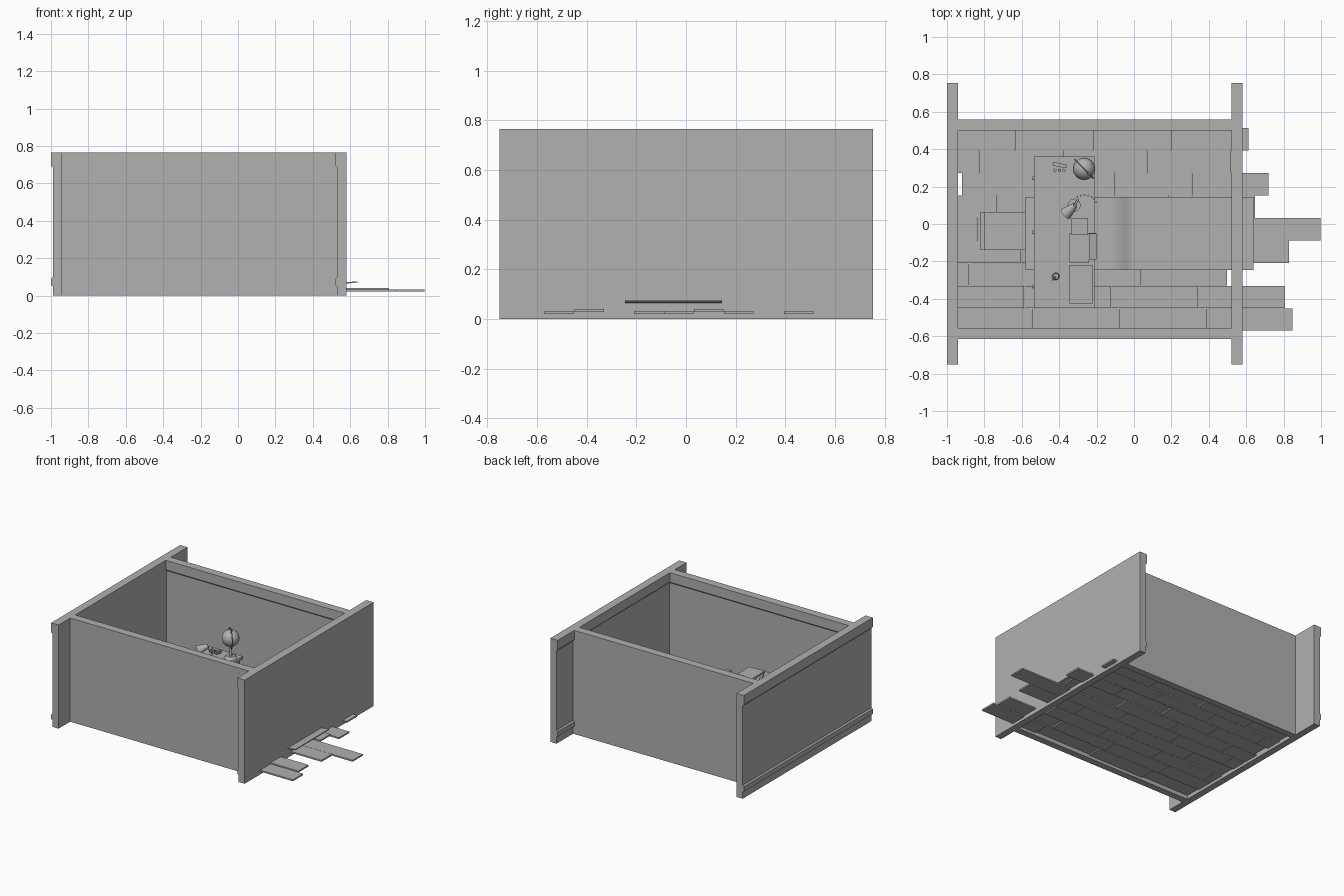
import bpy, bmesh, math
from mathutils import Vector, Matrix

old = bpy.data.objects.get("Cube")
if old:
    bpy.data.objects.remove(old, do_unlink=True)

grey = bpy.data.materials.new("plain grey")
grey.use_nodes = True
grey.diffuse_color = (0.44, 0.44, 0.44, 1)
grey.node_tree.nodes["Principled BSDF"].inputs["Base Color"].default_value = grey.diffuse_color


def finish(name, bm, smooth=False):
    bmesh.ops.recalc_face_normals(bm, faces=bm.faces)
    mesh = bpy.data.meshes.new(name)
    bm.to_mesh(mesh)
    bm.free()
    mesh.materials.append(grey)
    obj = bpy.data.objects.new(name, mesh)
    bpy.context.collection.objects.link(obj)
    if smooth:
        bpy.ops.object.select_all(action='DESELECT')
        obj.select_set(True)
        bpy.context.view_layer.objects.active = obj
        bpy.ops.object.shade_smooth_by_angle(angle=math.radians(40))
    return obj


def box(name, x, y, z, turn=0, tilt=0):
    """Box from (low, high) ranges, turned about z and tilted about its own x."""
    size = Vector([r[1] - r[0] for r in (x, y, z)])
    mid = Vector([(r[0] + r[1]) / 2 for r in (x, y, z)])
    bm = bmesh.new()
    m = (Matrix.Translation(mid) @ Matrix.Rotation(turn, 4, 'Z')
         @ Matrix.Rotation(tilt, 4, 'X') @ Matrix.Diagonal(size).to_4x4())
    bmesh.ops.create_cube(bm, size=1, matrix=m)
    return finish(name, bm)


def rod(name, a, b, r1, r2=None, sides=12):
    a, b = Vector(a), Vector(b)
    bm = bmesh.new()
    m = Matrix.Translation((a + b) / 2) @ (b - a).to_track_quat('Z', 'Y').to_matrix().to_4x4()
    bmesh.ops.create_cone(bm, cap_ends=True, segments=sides, radius1=r1,
                          radius2=r1 if r2 is None else r2, depth=(b - a).length, matrix=m)
    return finish(name, bm, True)


def extrude(name, outline, place, smooth=False):
    """Prism: place(u, v, end) maps the outline to both ends."""
    bm = bmesh.new()
    ends = [[bm.verts.new(place(u, v, e)) for u, v in outline] for e in (0, 1)]
    n = len(outline)
    for i in range(n):
        j = (i + 1) % n
        bm.faces.new((ends[0][i], ends[0][j], ends[1][j], ends[1][i]))
    for e in ends:
        bm.faces.new(e)
    return finish(name, bm, smooth)


# Walls: top band and skirting project from one face of each panel
H, T, STEP = 0.765, 0.06, 0.01
profile = [(0, 0), (T - STEP, 0), (T - STEP, .05), (T, .055), (T, .09), (T - STEP, .1),
           (T - STEP, .685), (T, .695), (T, H), (0, H)]
for name, x in (("left_wall", -.94), ("right_wall", .58)):
    extrude(name, profile, lambda u, v, e, x=x: (x - u, -.75 + 1.503 * e, v))
for name, y, s in (("front_wall", -.615, 1), ("back_wall", .56, -1)):
    extrude(name, profile, lambda u, v, e, y=y, s=s: (-.945 + 1.48 * e, y + s * u, v))

# Floorboards: each row has a right end, a board length and raised boards
rows = [(.85, .465, (1, 3)), (.81, .465, (0,)), (.5, .46, ()), (.83, .477, (3,)),
        (1.0, .46, ()), (.65, .46, (0,)), (.72, .41, (1,)), (.52, .45, ()), (.615, .417, (1, 3))]
for r, (end, length, raised) in enumerate(rows):
    y = -.57 + r * .1205
    k = 0
    while end > -.9:
        low = .029 if k in raised else .021
        start = max(end - length, -.945)
        box(f"floorboard_{r}_{k}", (start, end - .002), (y, y + .119), (low, low + .011))
        end, k = start, k + 1

# Rug with a wrinkle beside the desk
top = []
for i in range(62):
    x = -.58 + i * .02
    z = .062
    if -.22 < x < -.02:
        z += .03 * math.sin(math.pi * (x + .22) / .2)
    if x < -.5:
        z -= .012 * ((-.5 - x) / .08) ** 2
    if x > .55:
        z += .008 * (x - .55) / .09
    top.append((x, z))
rug_outline = [(x, z + .007) for x, z in top] + [(x, z) for x, z in reversed(top)]
extrude("rug", rug_outline, lambda u, v, e: (u, -.245 + .39 * e, v), True)

# Desk: top, two pedestals, back panel, drawers with knobs
DESK = .305
box("desk_top", (-.535, -.212), (-.45, .36), (DESK - .022, DESK))
for side, lo, hi in (("right", -.435, -.235), ("left", .145, .345)):
    box(f"{side}_pedestal", (-.52, -.225), (lo, hi), (.04, DESK - .02))
    for k in range(3):
        z = .062 + k * .073
        box(f"{side}_drawer_{k}", (-.527, -.515), (lo + .012, hi - .012), (z, z + .065))
        rod(f"{side}_knob_{k}", (-.527, (lo + hi) / 2, z + .032),
            (-.543, (lo + hi) / 2, z + .032), .006, .01)
box("desk_back_panel", (-.24, -.225), (-.24, .15), (.1, DESK - .02))
box("centre_drawer", (-.525, -.24), (-.225, .135), (.225, DESK - .02))
rod("centre_knob", (-.525, -.045, .255), (-.543, -.045, .255), .006, .01)

# Chair facing the desk
box("chair_seat", (-.82, -.58), (-.14, .065), (.18, .2))
box("chair_back", (-.82, -.8), (-.14, .065), (.2, .37))
for x in (-.81, -.61):
    for y in (-.13, .035):
        box("chair_leg", (x, x + .02), (y, y + .02), (.03, .18))

# Globe on a stand
g = Vector((-.267, .295, .45))
axis = Vector((.35, -.35, .87)).normalized()
bm = bmesh.new()
bmesh.ops.create_uvsphere(bm, u_segments=16, v_segments=10, radius=.06, matrix=Matrix.Translation(g))
finish("globe", bm, True)
rod("globe_axis", g - axis * .085, g + axis * .09, .005)
side = axis.cross(Vector((1, 1, 0)).normalized())
bpy.ops.mesh.primitive_torus_add(location=g, major_radius=.07, minor_radius=.004,
                                 major_segments=24, minor_segments=6,
                                 rotation=(math.pi / 2, 0, math.pi * .75))
ring = bpy.context.object
ring.name = "globe_ring"
ring.data.materials.append(grey)
rod("globe_stem", (g.x, g.y, DESK + .01), (g.x, g.y, g.z - .065), .012, .007)
rod("globe_base", (g.x, g.y, DESK), (g.x, g.y, DESK + .016), .045, .03)

# Desk lamp with a bent arm and an angled head
rod("lamp_base", (-.32, .1, DESK), (-.32, .1, DESK + .015), .035)
rod("lamp_lower_arm", (-.32, .1, DESK + .01), (-.3, .13, .4), .006)
rod("lamp_upper_arm", (-.3, .13, .4), (-.325, .085, .45), .006)
rod("lamp_head", (-.315, .1, .455), (-.365, .055, .425), .015, .035, 16)

# Telephone with keys, a sloped panel and a side handset
box("telephone_body", (-.345, -.24), (-.205, -.05), (DESK, .365))
box("telephone_shelf", (-.335, -.245), (-.06, .03), (DESK, .385))
for i in range(4):
    for j in range(3):
        x, y = -.325 + i * .021, -.045 + j * .02
        box("shelf_key", (x, x + .012), (y, y + .01), (.384, .39))
        x, y = -.325 + j * .014, -.135 + i * .012
        box("dial_key", (x, x + .01), (y, y + .008), (.364, .37))
box("handset", (-.24, -.2), (-.19, -.05), (.375, .395), tilt=.12)

# Papers, pot, pen and stamps
box("paper_stack", (-.345, -.222), (-.425, -.22), (DESK, .32))
rod("ink_pot", (-.418, -.28, DESK), (-.418, -.28, DESK + .035), .02, .015)
rod("pen", (-.418, -.28, DESK + .02), (-.435, -.3, DESK + .09), .004)
box("stapler", (-.435, -.36), (.305, .325), (DESK, DESK + .02), turn=-.2)
for i in range(3):
    box("stamp", (-.43 + i * .024, -.415 + i * .024), (.28, .295), (DESK, DESK + .018), turn=-.2)

# Curled cord
for i in range(9):
    a = math.pi * (.1 + .1 * i)
    x, y = -.265 + .065 * math.cos(a), .1 + .055 * math.sin(a)
    rod("cord_bead", (x, y, DESK), (x, y, DESK + .01), .005, sides=8)
